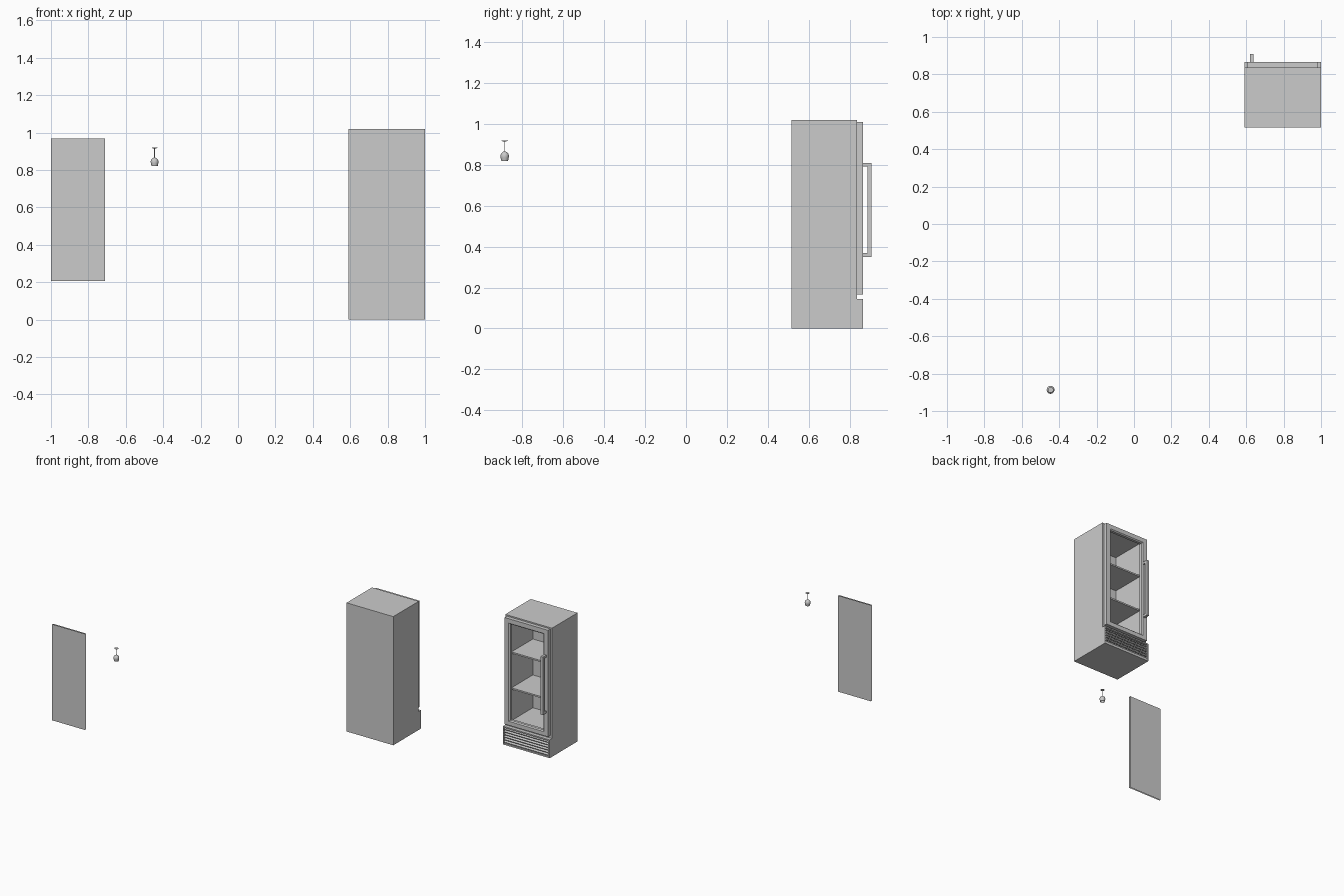
import bpy, bmesh, math

if "Cube" in bpy.data.objects:
    bpy.data.objects.remove(bpy.data.objects["Cube"])


def finish(name, bm, recalc=True):
    if recalc:
        bmesh.ops.recalc_face_normals(bm, faces=bm.faces)
    me = bpy.data.meshes.new(name)
    bm.to_mesh(me)
    bm.free()
    ob = bpy.data.objects.new(name, me)
    bpy.context.collection.objects.link(ob)
    return ob


def box(name, x0, x1, y0, y1, z0, z1, tilt=0):
    bm = bmesh.new()
    bmesh.ops.create_cube(bm, size=1)
    bmesh.ops.scale(bm, vec=(x1 - x0, y1 - y0, z1 - z0), verts=bm.verts)
    ob = finish(name, bm)
    ob.location = ((x0 + x1) / 2, (y0 + y1) / 2, (z0 + z1) / 2)
    ob.rotation_euler.x = tilt
    return ob


def nested(name, loops, through=False):
    """Bridge rectangles (x0, x1, z0, z1, y): a tray, or an open frame if through."""
    bm = bmesh.new()
    rings = [[bm.verts.new((x, y, z)) for x, z in ((x0, z0), (x1, z0), (x1, z1), (x0, z1))]
             for x0, x1, z0, z1, y in loops]
    pairs = list(zip(rings, rings[1:]))
    if through:
        pairs.append((rings[-1], rings[0]))
    else:
        bm.faces.new(rings[0])
        bm.faces.new(rings[-1])
    for a, b in pairs:
        for i in range(4):
            j = (i + 1) % 4
            bm.faces.new((a[i], a[j], b[j], b[i]))
    return finish(name, bm)


# Cooler cabinet with hollow interior, opening towards +y
X0, X1 = 0.59, 1.0
nested("cabinet", [(X0, X1, 0, 1.02, 0.517), (X0, X1, 0, 1.02, 0.836),
                   (0.63, 0.96, 0.18, 0.99, 0.836), (0.63, 0.96, 0.18, 0.99, 0.547)])

# Shelves
for i, z in enumerate((0.44, 0.725)):
    box(f"shelf_{i + 1}", 0.63, 0.96, 0.547, 0.815, z - 0.012, z)

# Door frame with a chamfered opening
nested("door_frame", [(0.605, 0.985, 0.165, 1.01, 0.836), (0.605, 0.985, 0.165, 1.01, 0.865),
                      (0.64, 0.95, 0.197, 0.975, 0.865), (0.65, 0.94, 0.205, 0.967, 0.857),
                      (0.65, 0.94, 0.205, 0.967, 0.836)], through=True)

# Door handle
box("handle_bar", 0.62, 0.64, 0.888, 0.908, 0.35, 0.81)
for n, z in (("lower", 0.35), ("upper", 0.792)):
    box(f"handle_mount_{n}", 0.62, 0.64, 0.865, 0.888, z, z + 0.018)

# Vent grille below the door
nested("vent_housing", [(X0, X1, 0, 0.145, 0.836), (X0, X1, 0, 0.145, 0.865),
                        (0.6, 0.99, 0.012, 0.135, 0.865), (0.6, 0.99, 0.012, 0.135, 0.842)])
for i in range(6):
    z = 0.022 + i * 0.0205
    box(f"vent_slat_{i + 1}", 0.6, 0.99, 0.843, 0.863, z - 0.004, z + 0.004, math.radians(-25))

# Detached glass pane: front and back sheets only
bm = bmesh.new()
for y, flip in ((-0.901, False), (-0.891, True)):
    pts = [(-1, 0.205), (-0.71, 0.205), (-0.71, 0.967), (-1, 0.967)]
    vs = [bm.verts.new((x, y, z)) for x, z in pts]
    bm.faces.new(vs[::-1] if flip else vs)
finish("glass_pane", bm, recalc=False)

# Upside-down stemmed glass, spun from its profile (radius, height)
profile = [(0, 0.919), (0.015, 0.919), (0.015, 0.917), (0.002, 0.914), (0.002, 0.867),
           (0.010, 0.863), (0.018, 0.855), (0.021, 0.845), (0.020, 0.836), (0.0165, 0.82),
           (0.0155, 0.82), (0.019, 0.836), (0.020, 0.845), (0.017, 0.854), (0.009, 0.861), (0, 0.863)]
bm = bmesh.new()
vs = [bm.verts.new((r, 0, z)) for r, z in profile]
es = [bm.edges.new(p) for p in zip(vs, vs[1:])]
bmesh.ops.spin(bm, geom=vs + es, cent=(0, 0, 0), axis=(0, 0, 1), angle=2 * math.pi, steps=20)
bmesh.ops.remove_doubles(bm, verts=bm.verts, dist=1e-5)
glass = finish("stemmed_glass", bm)
glass.location = (-0.446, -0.887, 0)
bpy.context.view_layer.objects.active = glass
glass.select_set(True)
bpy.ops.object.shade_smooth_by_angle(angle=math.radians(40))
